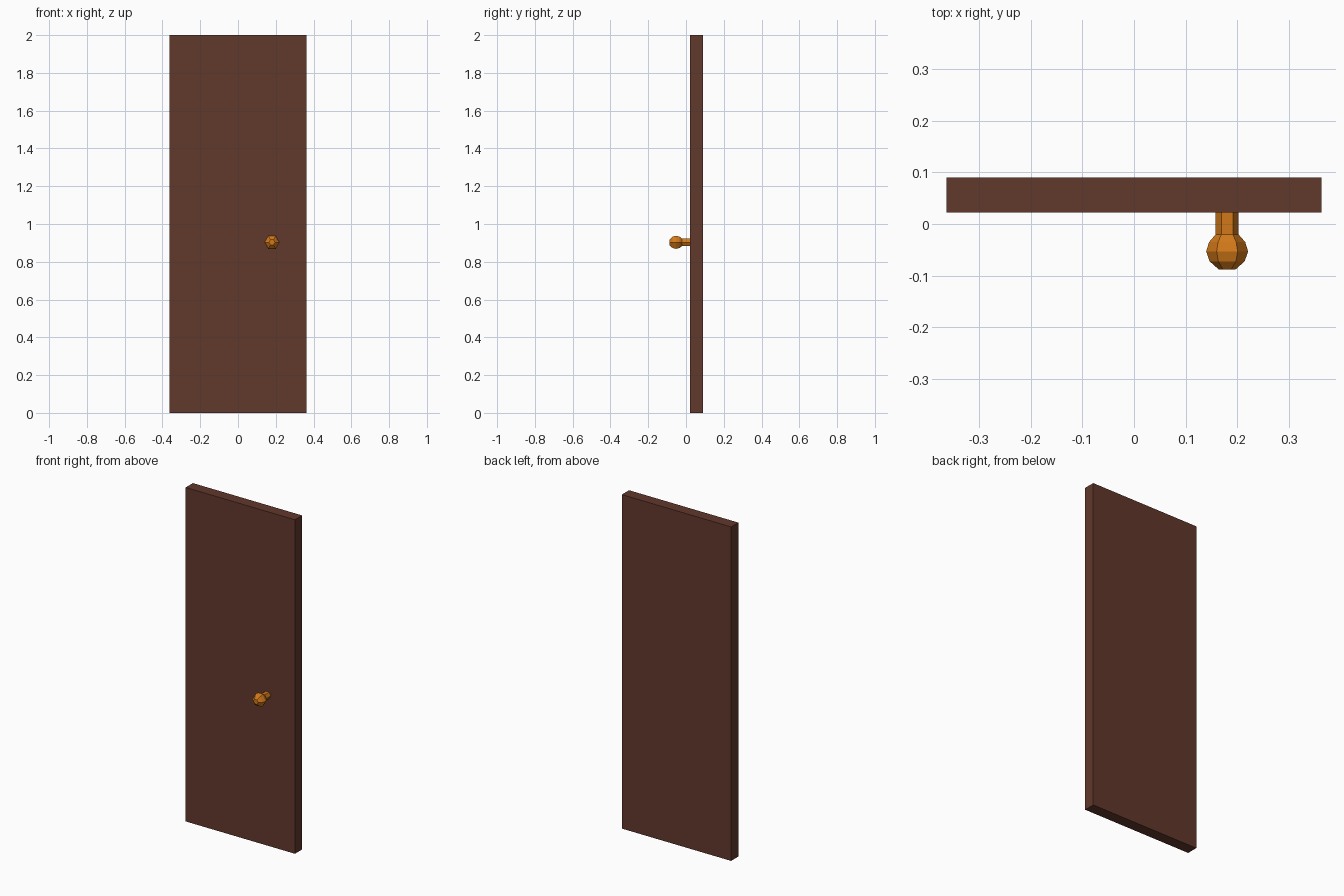
import bpy, bmesh
from math import cos, sin, pi

if "Cube" in bpy.data.objects:
    bpy.data.objects.remove(bpy.data.objects["Cube"])


def material(name, color):
    m = bpy.data.materials.new(name)
    m.diffuse_color = color
    m.use_nodes = True
    m.node_tree.nodes["Principled BSDF"].inputs["Base Color"].default_value = m.diffuse_color
    return m


def add_object(name, bm, mat):
    bmesh.ops.recalc_face_normals(bm, faces=bm.faces)
    mesh = bpy.data.meshes.new(name)
    bm.to_mesh(mesh)
    bm.free()
    mesh.materials.append(mat)
    obj = bpy.data.objects.new(name, mesh)
    bpy.context.collection.objects.link(obj)


def lathe_y(name, profile, sides, x, z, mat):
    """Faceted turning around a y axis from (y, radius) pairs."""
    bm = bmesh.new()
    rings = [[bm.verts.new((x + r * cos(2 * pi * i / sides), y,
                            z + r * sin(2 * pi * i / sides)))
              for i in range(sides)] for y, r in profile]
    for a, b in zip(rings, rings[1:]):
        for i in range(sides):
            j = (i + 1) % sides
            bm.faces.new((a[i], a[j], b[j], b[i]))
    bm.faces.new(rings[0])
    bm.faces.new(rings[-1])
    add_object(name, bm, mat)


wood = material("brown_wood", (0.12, 0.04, 0.025, 1))
brass = material("orange_brass", (0.65, 0.19, 0.01, 1))

# Door slab
bm = bmesh.new()
bmesh.ops.create_cube(bm, size=1)
for v in bm.verts:
    v.co = (v.co.x * 0.724, v.co.y * 0.068 + 0.056, v.co.z * 2 + 1)
add_object("door_panel", bm, wood)

# Knob stem and faceted knob
lathe_y("knob_stem", [(0.024, 0.022), (-0.021, 0.022)], 6, 0.18, 0.903, brass)
lathe_y("door_knob", [(-0.02, 0.022), (-0.035, 0.035), (-0.053, 0.0405),
                      (-0.072, 0.034), (-0.088, 0.016)], 6, 0.18, 0.903, brass)
